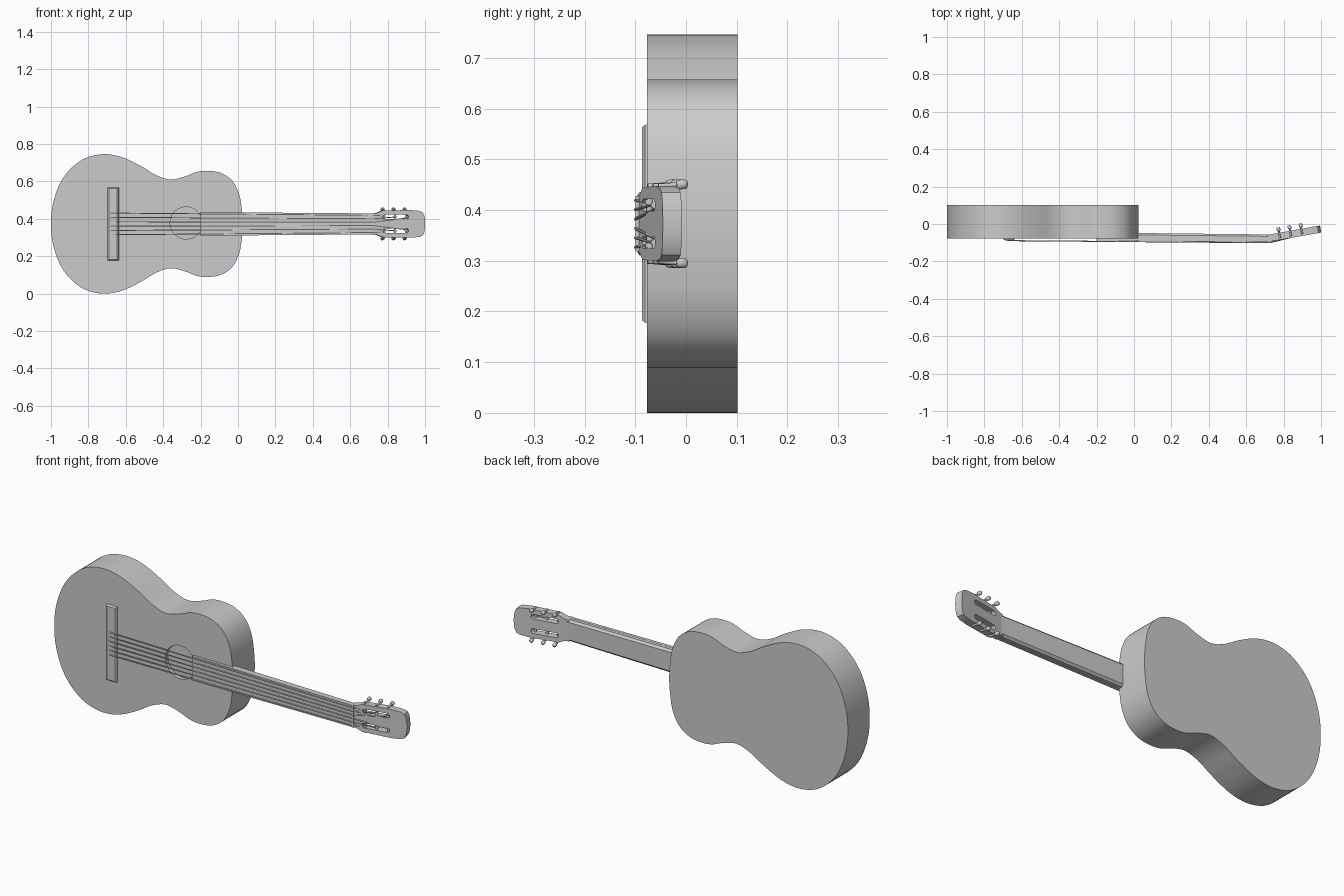
import bpy, bmesh, math
from mathutils import Vector

if "Cube" in bpy.data.objects:
    bpy.data.objects.remove(bpy.data.objects["Cube"])

ZC = 0.373                      # centre line height
TILT = math.radians(10)         # headstock lean


def smooth(ob, angle=35):
    bpy.ops.object.select_all(action='DESELECT')
    ob.select_set(True)
    bpy.context.view_layer.objects.active = ob
    bpy.ops.object.shade_smooth_by_angle(angle=math.radians(angle))
    return ob


def loft(name, rings):
    """Closed skin through rings of equal point count."""
    bm = bmesh.new()
    vs = [[bm.verts.new(p) for p in r] for r in rings]
    n = len(vs[0])
    for a, b in zip(vs, vs[1:]):
        for i in range(n):
            bm.faces.new((a[i], a[(i + 1) % n], b[(i + 1) % n], b[i]))
    bm.faces.new(vs[0])
    bm.faces.new(vs[-1])
    bmesh.ops.recalc_face_normals(bm, faces=bm.faces)
    me = bpy.data.meshes.new(name)
    bm.to_mesh(me)
    bm.free()
    ob = bpy.data.objects.new(name, me)
    bpy.context.collection.objects.link(ob)
    return ob


def tube(name, path, radii, sides=8):
    """Tube along a path, one radius per point."""
    path = [Vector(p) for p in path]
    rings = []
    for i, p in enumerate(path):
        d = path[min(i + 1, len(path) - 1)] - path[max(i - 1, 0)]
        q = d.to_track_quat('Z', 'Y')
        rings.append([p + q @ Vector((radii[i] * math.cos(t), radii[i] * math.sin(t), 0))
                      for t in (2 * math.pi * k / sides for k in range(sides))])
    return smooth(loft(name, rings), 50)


def spline_points(pts, steps):
    """Catmull-Rom through an open list of 2D points."""
    P = [Vector(p) for p in pts]
    first, last = P[1].copy(), P[-2].copy()
    first.y *= -1               # mirrored neighbours keep the ends round
    last.y *= -1
    P = [first] + P + [last]
    out = []
    for a, b, c, d in zip(P, P[1:], P[2:], P[3:]):
        for k in range(steps):
            t = k / steps
            out.append(0.5 * (2 * b + (c - a) * t + (2 * a - 5 * b + 4 * c - d) * t * t
                              + (3 * b - a - 3 * c + d) * t ** 3))
    return out + [P[-2]]


def mirrored(half):
    return [tuple(p) for p in half] + [(p[0], -p[1]) for p in reversed(half[1:-1])]


# body: smooth figure-eight outline, extruded
half = spline_points([(-1, 0), (-.99, .105), (-.955, .21), (-.9, .29), (-.82, .35),
                      (-.72, .373), (-.62, .357), (-.52, .31), (-.44, .262), (-.36, .237),
                      (-.28, .255), (-.22, .278), (-.16, .284), (-.09, .272), (-.03, .23),
                      (.006, .16), (.02, .08), (.025, 0)], 4)
outline = mirrored(half)
body = loft("body", [[(x, y, ZC + z) for x, z in outline] for y in (-0.077, 0.102)])

# sound hole recess
bpy.ops.mesh.primitive_cylinder_add(vertices=48, radius=0.086, depth=0.06,
                                    location=(-0.277, -0.087, ZC + .005), rotation=(math.pi / 2, 0, 0))
cutter = bpy.context.object
cutter.name = "sound_hole_cutter"
cutter.hide_render = True
mod = body.modifiers.new("hole", 'BOOLEAN')
mod.operation, mod.solver, mod.object = 'DIFFERENCE', 'EXACT', cutter
bpy.context.view_layer.objects.active = body
bpy.ops.object.modifier_apply(modifier="hole")
bpy.data.objects.remove(cutter)
smooth(body)

# bridge: low block with sloped edges
loft("bridge", [[(-.668 + sx * hx, y, ZC + sz * hz)
                 for sx, sz in ((-1, -1), (1, -1), (1, 1), (-1, 1))]
                for y, hx, hz in ((-.07, .032, .197), (-.081, .03, .195), (-.087, .022, .19))])


# neck and fingerboard: tapered sections
def section(x, front, back, hw, hw_back, round_off):
    r = [(front, hw), (back - round_off, hw), (back, hw_back)]
    return [(x, y, ZC + w) for y, w in r] + [(x, y, ZC - w) for y, w in reversed(r)]


smooth(loft("neck", [section(0.0, -.08, -.048, .061, .05, .01),
                     section(0.725, -.086, -.056, .055, .045, .01)]))
loft("fingerboard", [section(-.2, -.091, -.075, .063, .063, .004),
                     section(.72, -.096, -.08, .056, .056, .004)])
loft("nut", [section(x, -.1, -.07, .055, .055, .004) for x in (.718, .732)])


# headstock: tilted plate with two long slots
def add_spline(cu, pts):
    s = cu.splines.new('POLY')
    s.points.add(len(pts) - 1)
    for p, (x, y) in zip(s.points, pts):
        p.co = (x, y, 0, 1)
    s.use_cyclic_u = True


cu = bpy.data.curves.new("headstock", 'CURVE')
cu.dimensions, cu.fill_mode, cu.extrude = '2D', 'BOTH', 0.019
add_spline(cu, mirrored([(-.005, 0), (-.005, .054), (.02, .058), (.05, .071), (.2, .074), (.25, .07),
                         (.268, .062), (.277, .045), (.281, .022), (.282, 0)]))
for s in (-1, 1):
    slot = []
    for cx, a0 in ((.18, -90), (.06, 90)):
        for k in range(9):
            a = math.radians(a0 + 22.5 * k)
            slot.append((cx + .012 * math.cos(a), s * .037 + .012 * math.sin(a)))
    add_spline(cu, slot)
head = bpy.data.objects.new("headstock", cu)
bpy.context.collection.objects.link(head)
head.location = (.72, -.076, ZC)
head.rotation_euler = (math.pi / 2, 0, TILT)
bpy.ops.object.select_all(action='DESELECT')
head.select_set(True)
bpy.context.view_layer.objects.active = head
bpy.ops.object.convert(target='MESH')
smooth(bpy.context.object)


def on_head(u, back, w):
    """Point on the headstock: along, toward the back, across."""
    return (.72 + u * math.cos(TILT) - back * math.sin(TILT),
            -.076 + u * math.sin(TILT) + back * math.cos(TILT), ZC + w)


# tuners: roller across each slot, shaft and knob at the side
for s, side in ((1, "upper"), (-1, "lower")):
    for i, u in enumerate((.06, .12, .18)):
        tube(f"roller_{side}_{i}", [on_head(u, -.006, s * .02), on_head(u, -.006, s * .07)],
             [.006, .006], 12)
        tube(f"tuner_shaft_{side}_{i}", [on_head(u, -.01, s * .074), on_head(u, .032, s * .077)],
             [.005, .005])
        tube(f"tuner_knob_{side}_{i}",
             [on_head(u, .026, s * .077), on_head(u, .031, s * .077),
              on_head(u, .044, s * .078), on_head(u, .048, s * .078)],
             [.006, .010, .010, .006], 10)

# strings: bridge, over the nut, down to the rollers
for i in range(6):
    k = (i - 2.5) / 2.5
    s = 1 if k > 0 else -1
    rank = i - 3 if s > 0 else 2 - i
    u = (.18, .12, .06)[2 - rank] if rank < 3 else .06
    u = (.18, .12, .06)[rank]
    w = s * (.031 + .006 * rank)
    tube(f"string_{i}", [(-.695, -.08, ZC + k * .058), (-.67, -.089, ZC + k * .058),
                         (.725, -.1, ZC + k * .046), on_head(u, -.013, w)],
         [.0028] * 4, 6)
    tube(f"string_winding_{i}", [on_head(u, -.006, w - .005), on_head(u, -.006, w + .005)],
         [.0085, .0085], 10)
